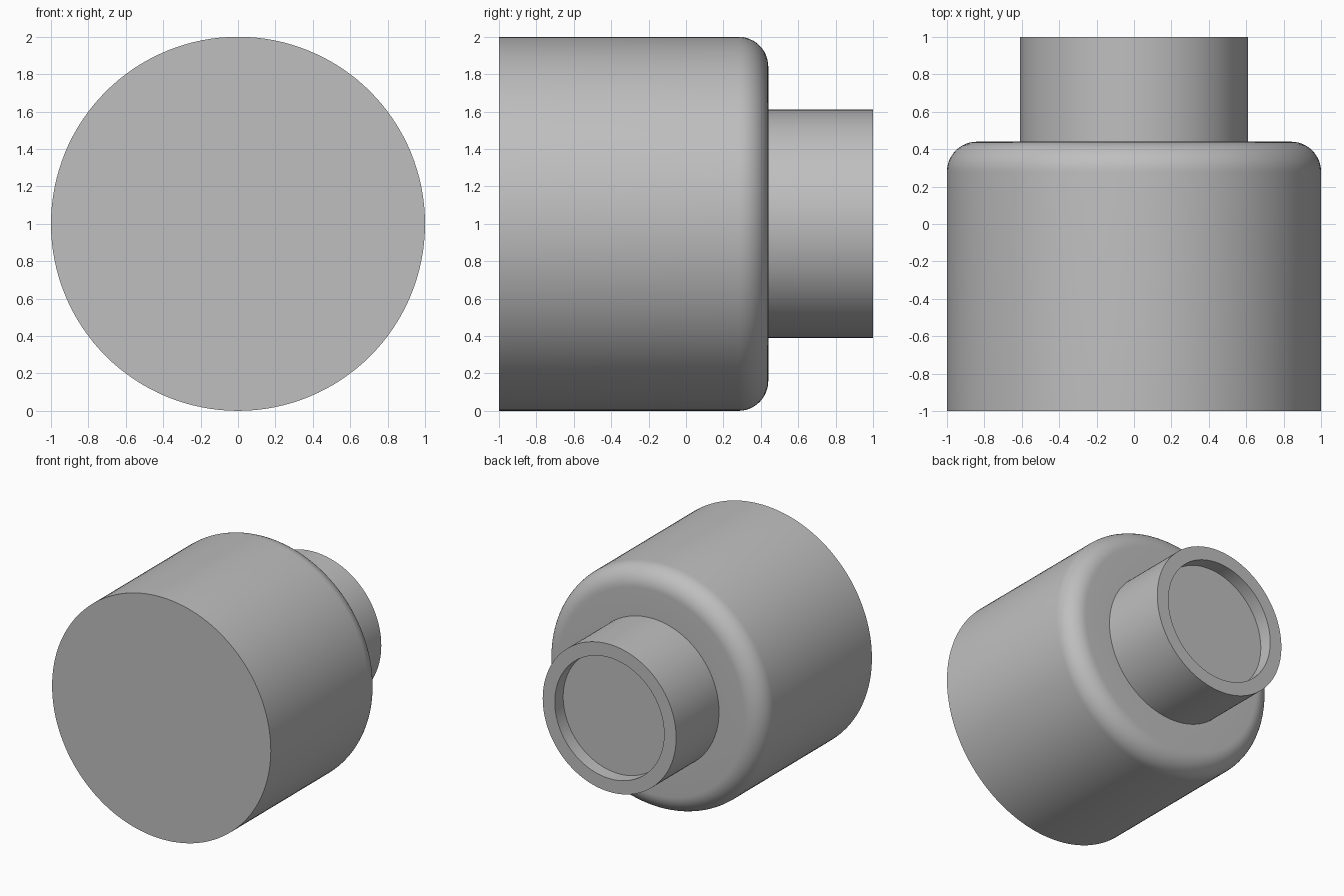
import bpy, bmesh
from math import sin, cos, pi, radians
from mathutils import Vector, Matrix

cube = bpy.data.objects.get("Cube")
if cube:
    bpy.data.objects.remove(cube, do_unlink=True)

SEGMENTS = 128
CENTRE = Vector((0, 0, 1))

grey = bpy.data.materials.new("plain grey")
grey.use_nodes = True
colour = (0.52, 0.52, 0.52, 1)
grey.diffuse_color = colour
grey.node_tree.nodes["Principled BSDF"].inputs["Base Color"].default_value = colour


def turned_part(name, profile):
    """Revolve (radius, y) points about the horizontal y axis."""
    bm = bmesh.new()
    verts = [bm.verts.new((r, y, 1)) for r, y in profile]
    edges = [bm.edges.new(pair) for pair in zip(verts, verts[1:])]
    bmesh.ops.spin(bm, geom=verts + edges, cent=CENTRE, axis=(0, 1, 0),
                   angle=2 * pi, steps=SEGMENTS, use_merge=True)
    bmesh.ops.remove_doubles(bm, verts=bm.verts, dist=1e-5)
    bmesh.ops.recalc_face_normals(bm, faces=bm.faces)
    mesh = bpy.data.meshes.new(name)
    bm.to_mesh(mesh)
    bm.free()
    mesh.materials.append(grey)
    obj = bpy.data.objects.new(name, mesh)
    bpy.context.collection.objects.link(obj)
    bpy.ops.object.select_all(action="DESELECT")
    obj.select_set(True)
    bpy.context.view_layer.objects.active = obj
    bpy.ops.object.shade_smooth_by_angle(angle=radians(30))
    return obj


# One-piece body: wide barrel, rounded shoulder, neck with a shallow recess
BARREL, NECK, RECESS = 1.0, 0.61, 0.50
SHOULDER, FILLET, DEPTH = 0.44, 0.16, 0.11
STEPS = 12
arc = [(BARREL - FILLET + FILLET * cos(a), SHOULDER - FILLET + FILLET * sin(a))
       for a in (i * pi / 2 / STEPS for i in range(STEPS + 1))]
turned_part("knob_body", [(0, -1), (BARREL, -1), *arc,
                          (NECK, SHOULDER), (NECK, 1), (RECESS, 1),
                          (RECESS, 1 - DEPTH), (0, 1 - DEPTH)])
